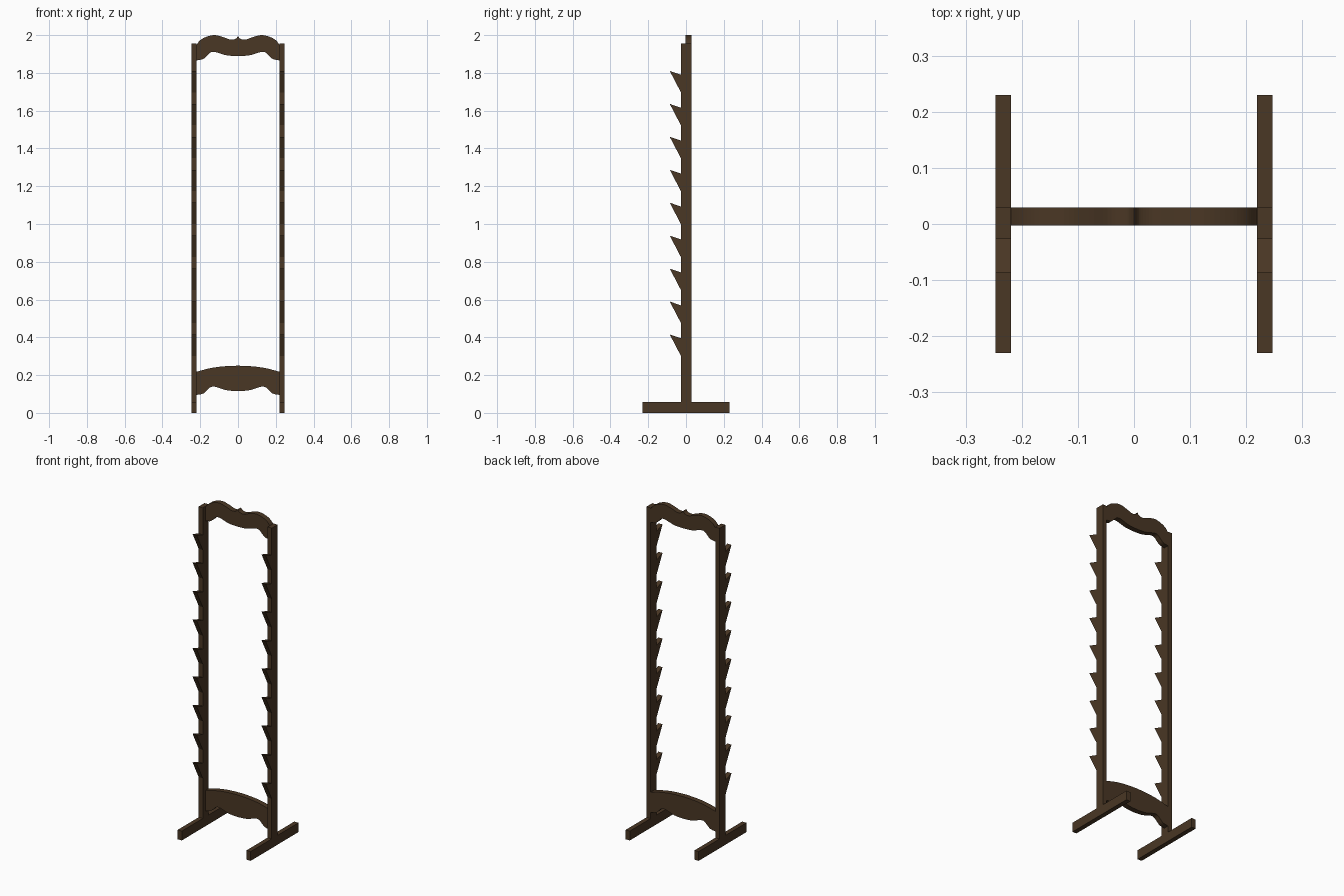
import bpy, bmesh
from mathutils import Vector

cube = bpy.data.objects.get("Cube")
if cube:
    bpy.data.objects.remove(cube)

wood = bpy.data.materials.new("dark_wood")
wood.use_nodes = True
COLOUR = (0.068, 0.038, 0.018, 1)
wood.diffuse_color = COLOUR
wood.node_tree.nodes["Principled BSDF"].inputs["Base Color"].default_value = COLOUR

INNER, OUTER = 0.219, 0.247      # upright thickness across x
FRONT, BACK = -0.027, 0.029      # upright depth across y


def prism(name, points, offset):
    """Extrude a closed outline of 3D points along offset."""
    bm = bmesh.new()
    face = bm.faces.new([bm.verts.new(p) for p in points])
    top = bmesh.ops.extrude_face_region(bm, geom=[face])["geom"]
    bmesh.ops.translate(bm, vec=Vector(offset),
                        verts=[v for v in top if isinstance(v, bmesh.types.BMVert)])
    bmesh.ops.recalc_face_normals(bm, faces=bm.faces)
    mesh = bpy.data.meshes.new(name)
    bm.to_mesh(mesh)
    bm.free()
    mesh.materials.append(wood)
    obj = bpy.data.objects.new(name, mesh)
    bpy.context.collection.objects.link(obj)
    return obj


def side_part(name, outline, x):
    """Part cut from the side plank: outline in (y, z)."""
    return prism(name, [(x, y, z) for y, z in outline], (OUTER - INNER, 0, 0))


def rect(y0, y1, z0, z1):
    return [(y0, z0), (y1, z0), (y1, z1), (y0, z1)]


def smooth(points, steps=5):
    """Catmull-Rom curve through (x, z) points."""
    pts = [Vector(p) for p in points]
    pts = [2 * pts[0] - pts[1]] + pts + [2 * pts[-1] - pts[-2]]
    out = []
    for a, b, c, d in zip(pts, pts[1:], pts[2:], pts[3:]):
        for i in range(steps):
            t = i / steps
            out.append(b + (c - a) * t / 2 + (2 * a - 5 * b + 4 * c - d) * t * t / 2
                       + (3 * b - a - 3 * c + d) * t ** 3 / 2)
    return out + [pts[-2]]


def rail(name, upper, lower):
    """Shaped cross board from half curves running centre to end."""
    half = smooth(upper) + smooth(lower)[::-1]
    left = [(-p.x, p.y) for p in half[::-1]]
    outline = [(p.x, p.y) for p in half] + left[1:-1]
    return prism(name, [(x, -0.003, z) for x, z in outline], (0, BACK + 0.003, 0))


# Uprights, feet and rows of pegs
for side, x in (("left", INNER), ("right", -OUTER)):
    side_part(side + "_upright", rect(FRONT, BACK, 0.057, 1.955), x)
    side_part(side + "_foot", rect(-0.23, 0.23, 0, 0.057), x)
    for i in range(9):
        z = 0.415 + i * 0.1744
        side_part(f"{side}_peg_{i + 1}",
                  [(FRONT, z - 0.113), (FRONT, z - 0.02), (-0.086, z)], x)

# Crest rail with scalloped top and small centre point
rail("crest_rail",
     [(0, 1.995), (0.012, 1.981), (0.04, 1.976), (0.08, 1.99), (0.125, 2.0),
      (0.17, 1.99), (0.2, 1.973), (INNER, 1.95)],
     [(0, 1.889), (0.06, 1.893), (0.12, 1.91), (0.145, 1.908), (0.165, 1.89),
      (0.185, 1.873), (INNER, 1.866)])

# Lower rail with bowed top
rail("lower_rail",
     [(0, 0.25), (0.08, 0.246), (0.15, 0.236), (INNER, 0.218)],
     [(0, 0.115), (0.06, 0.12), (0.12, 0.138), (0.145, 0.136), (0.165, 0.118),
      (0.185, 0.102), (INNER, 0.095)])
